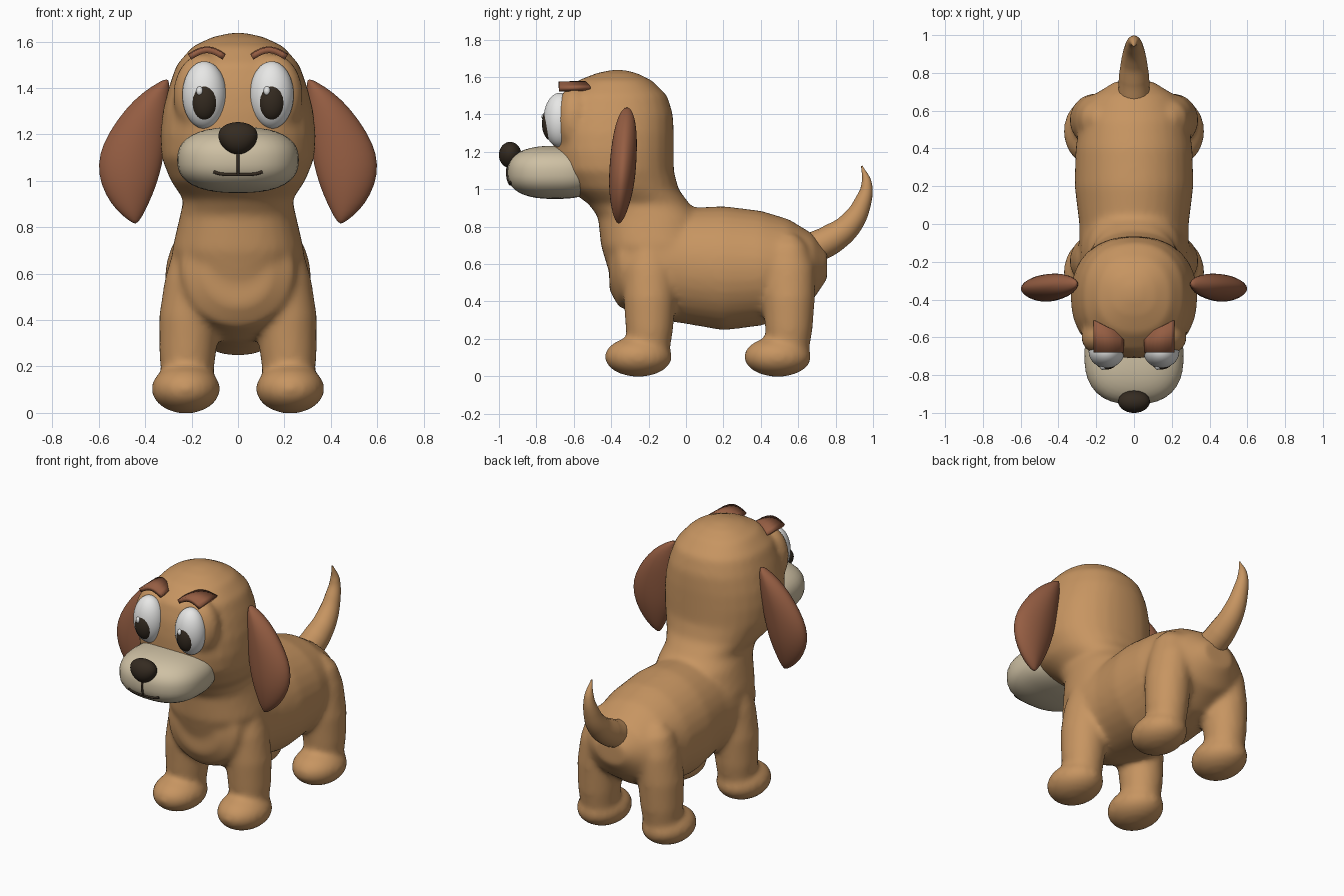
import bpy, bmesh, math
from mathutils import Vector, Matrix

if "Cube" in bpy.data.objects:
    bpy.data.objects.remove(bpy.data.objects["Cube"])


def material(name, rgb):
    m = bpy.data.materials.new(name)
    m.use_nodes = True
    m.diffuse_color = (*rgb, 1)
    m.node_tree.nodes["Principled BSDF"].inputs["Base Color"].default_value = (*rgb, 1)
    return m


TAN = material("tan fur", (0.57, 0.30, 0.12))
BROWN = material("brown fur", (0.30, 0.11, 0.055))
CREAM = material("cream muzzle", (0.62, 0.53, 0.37))
DARK = material("dark brown", (0.035, 0.024, 0.015))
WHITE = material("eye white", (0.83, 0.83, 0.82))


def finish(name, bm, mat):
    bmesh.ops.recalc_face_normals(bm, faces=bm.faces)
    for f in bm.faces:
        f.smooth = True
    me = bpy.data.meshes.new(name)
    bm.to_mesh(me)
    bm.free()
    me.materials.append(mat)
    ob = bpy.data.objects.new(name, me)
    bpy.context.collection.objects.link(ob)
    return ob


def blob(bm, center, size, power=2):
    """Closed ellipsoid, squarer as power grows."""
    vs = bmesh.ops.create_uvsphere(bm, u_segments=40, v_segments=24, radius=1)["verts"]
    for v in vs:
        k = sum(abs(c) ** power for c in v.co) ** (-1 / power)
        v.co = Vector(center) + Vector(c * k * s for c, s in zip(v.co, size))


def loft(bm, rings, axis, power=2, count=32):
    """Rings of (position, x, other, half width, half depth) stacked along y or z."""
    loops = []
    for t, cx, co, rx, ro in rings:
        loop = []
        for i in range(count):
            a = math.tau * i / count
            c, s = math.cos(a), math.sin(a)
            k = (abs(c) ** power + abs(s) ** power) ** (-1 / power)
            x, o = cx + rx * c * k, co + ro * s * k
            loop.append(bm.verts.new((x, t, o) if axis == "y" else (x, o, t)))
        loops.append(loop)
    for a, b in zip(loops, loops[1:]):
        for i in range(count):
            j = (i + 1) % count
            bm.faces.new((a[i], a[j], b[j], b[i]))
    bm.faces.new(loops[0])
    bm.faces.new(loops[-1])


def tube(name, points, mat):
    """Round tube through (x, y, z, radius) points."""
    cu = bpy.data.curves.new(name, "CURVE")
    cu.dimensions = "3D"
    cu.bevel_depth = 1
    cu.bevel_resolution = 6
    cu.use_fill_caps = True
    sp = cu.splines.new("BEZIER")
    sp.bezier_points.add(len(points) - 1)
    for bp, p in zip(sp.bezier_points, points):
        bp.co, bp.radius = p[:3], p[3]
        bp.handle_left_type = bp.handle_right_type = "AUTO"
    tmp = bpy.data.objects.new(name + " path", cu)
    bpy.context.collection.objects.link(tmp)
    me = bpy.data.meshes.new_from_object(tmp.evaluated_get(bpy.context.evaluated_depsgraph_get()))
    bpy.data.objects.remove(tmp)
    me.name = name
    me.materials.clear()
    me.materials.append(mat)
    for f in me.polygons:
        f.use_smooth = True
    bpy.context.collection.objects.link(bpy.data.objects.new(name, me))


# Body: torso, head and legs fused into one smooth skin
body = bmesh.new()
torso = [(-.41, .46, .74, .14), (-.36, .37, .85, .24), (-.2, .31, .9, .29), (0, .28, .9, .29),
         (.2, .245, .91, .315), (.4, .27, .885, .31), (.55, .32, .84, .285),
         (.68, .41, .76, .22), (.755, .52, .67, .1)]
loft(body, [(y, 0, (lo + hi) / 2, w, (hi - lo) / 2) for y, lo, hi, w in torso], "y")

head = [(.55, -.41, .1, .25), (.7, -.455, .12, .285), (.85, -.47, .08, .25), (.92, -.52, .02, .235),
        (1, -.63, -.04, .29), (1.1, -.695, -.065, .33), (1.2, -.71, -.065, .335),
        (1.3, -.71, -.065, .325), (1.4, -.70, -.07, .3), (1.5, -.67, -.10, .265),
        (1.58, -.58, -.18, .195), (1.62, -.48, -.26, .11), (1.638, -.4, -.33, .03)]
loft(body, [(z, 0, (f + b) / 2, w, (b - f) / 2) for z, f, b, w in head], "z", 2.3)

leg = [(.06, .22, -.2, .1, .1), (.25, .217, -.195, .122, .127), (.42, .21, -.195, .13, .14),
       (.58, .19, -.195, .125, .14), (.7, .18, -.195, .10, .1), (.76, .18, -.195, .04, .04)]
for side in (1, -1):
    blob(body, (side * .15, -.6, 1.37), (.13, .1, .18))
    for shift in (0, .745):
        loft(body, [(z, side * x, y + shift, rx, ry) for z, x, y, rx, ry in leg], "z")
        blob(body, (side * .225, shift - .255, .104), (.148, .18, .107))
body_ob = finish("body", body, TAN)
remesh = body_ob.modifiers.new("fuse", "REMESH")
remesh.mode = "VOXEL"
remesh.voxel_size = .016
remesh.use_smooth_shade = True
smooth = body_ob.modifiers.new("soften", "SMOOTH")
smooth.factor = .5
smooth.iterations = 12

# Tail
tube("tail", [(0, .67, .68, .085), (0, .78, .735, .08), (0, .875, .81, .066), (0, .945, .93, .046),
              (0, .966, 1.03, .028), (0, .94, 1.125, .004)], TAN)

# Muzzle and nose
M_CENTER, M_SIZE, M_POW = (0, -.7, 1.09), (.262, .255, .142), 2.5
bm = bmesh.new()
blob(bm, M_CENTER, M_SIZE, M_POW)
finish("muzzle", bm, CREAM)
bm = bmesh.new()
blob(bm, (0, -.94, 1.183), (.083, .06, .07))
for v in bm.verts:
    v.co.x *= 1 + (v.co.z - 1.183) * 2.5
finish("nose", bm, DARK)


# Mouth lines following the muzzle surface
def on_muzzle(x, z):
    rest = 1 - abs(x / M_SIZE[0]) ** M_POW - abs((z - M_CENTER[2]) / M_SIZE[2]) ** M_POW
    return (x, M_CENTER[1] - M_SIZE[1] * rest ** (1 / M_POW), z, .007)


tube("mouth", [on_muzzle(i * .021, 1.027 + .012 * (i / 5) ** 4) for i in range(-5, 6)], DARK)
tube("lip_line", [on_muzzle(0, 1.03 + .025 * i) for i in range(5)], DARK)

# Eyes, ears and brows
ear = [(1.438, .30, .315, .012), (1.41, .295, .37, .035), (1.35, .295, .45, .055),
       (1.26, .30, .525, .068), (1.16, .31, .585, .072), (1.07, .325, .607, .072),
       (.98, .35, .592, .064), (.9, .385, .548, .046), (.85, .41, .50, .03), (.815, .435, .45, .008)]
for side, word in ((1, "left"), (-1, "right")):
    for part, center, size, mat in (
            ("eye", (side * .145, -.675, 1.37), (.095, .087, .145), WHITE),
            ("pupil", (side * .145, -.72, 1.35), (.06, .05, .09), DARK),
            ("eye_glint", (side * .145 - .02, -.757, 1.387), (.015, .015, .02), WHITE)):
        bm = bmesh.new()
        blob(bm, center, size)
        finish(word + "_" + part, bm, mat)

    bm = bmesh.new()
    loft(bm, [(z, side * (a + b) / 2, -.338 + (z - 1.12) * .07, (b - a) / 2, d) for z, a, b, d in ear],
         "z", 1.8, 24)
    ob = finish(word + "_ear", bm, BROWN)
    ob.modifiers.new("round", "SUBSURF").levels = 1

    # Arched brow slab, deeper toward the outside
    bm = bmesh.new()
    rows = []
    for i in range(9):
        t = i / 8
        z = 1.533 + .03 * math.sin(math.pi * t)
        x = side * (.06 + .148 * t)
        rows.append([bm.verts.new((x, y, z + h)) for y, h in ((-.68, 0), (-.585 + .075 * t, .004))])
    for a, b in zip(rows, rows[1:]):
        bm.faces.new((a[0], a[1], b[1], b[0]))
    ob = finish(word + "_brow", bm, BROWN)
    thick = ob.modifiers.new("thickness", "SOLIDIFY")
    thick.thickness = .025
    thick.offset = 0
    bpy.context.view_layer.objects.active = ob
    ob.select_set(True)
    bpy.ops.object.shade_smooth_by_angle()
    ob.select_set(False)
